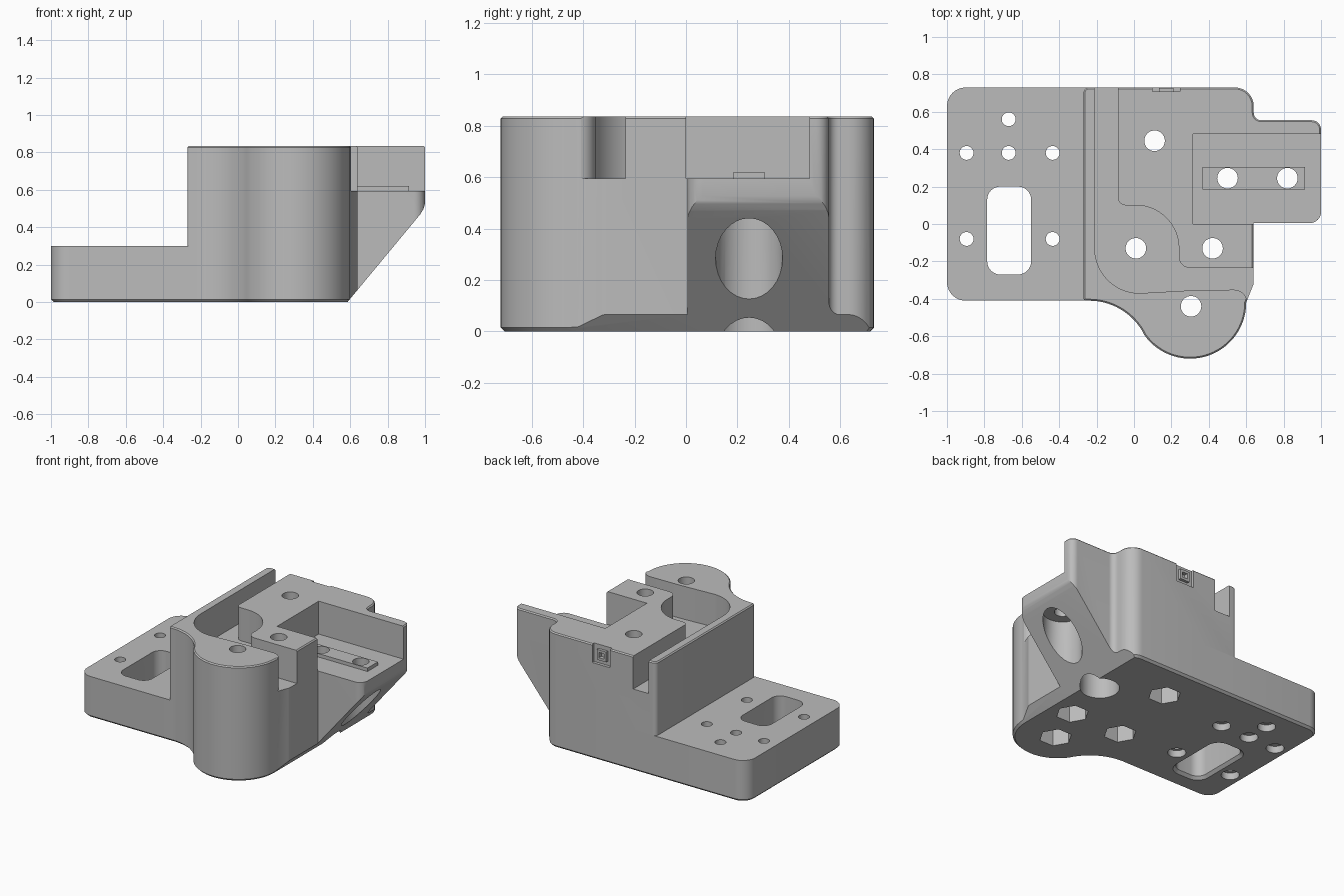
import bpy, bmesh, math
from mathutils import Vector

cube = bpy.data.objects.get("Cube")
if cube:
    bpy.data.objects.remove(cube, do_unlink=True)

grey = bpy.data.materials.new("plain grey")
grey.use_nodes = True
colour = (0.5, 0.5, 0.5, 1)
grey.diffuse_color = colour
grey.node_tree.nodes["Principled BSDF"].inputs["Base Color"].default_value = colour


def arc(cx, cy, r, a0, a1, steps=16):
    angles = [math.radians(a0 + (a1 - a0) * i / steps) for i in range(steps + 1)]
    return [(cx + r * math.cos(a), cy + r * math.sin(a), 0) for a in angles]


def rounded(corners, steps=8):
    """Outline from (x, y, radius) corners, each corner filleted."""
    out = []
    for i, (x, y, r) in enumerate(corners):
        p = Vector((x, y))
        if r == 0:
            out.append(p)
            continue
        u = (Vector(corners[i - 1][:2]) - p).normalized()
        v = (Vector(corners[(i + 1) % len(corners)][:2]) - p).normalized()
        half = u.angle(v) / 2
        centre = p + (u + v).normalized() * r / math.sin(half)
        a = p + u * r / math.tan(half) - centre
        b = p + v * r / math.tan(half) - centre
        sweep = a.angle_signed(b)
        for k in range(steps + 1):
            t = -sweep * k / steps
            out.append(centre + Vector((a.x * math.cos(t) - a.y * math.sin(t),
                                        a.x * math.sin(t) + a.y * math.cos(t))))
    return out


def inset(points, d):
    out = []
    for i, p in enumerate(points):
        a = (p - points[i - 1]).normalized()
        b = (points[(i + 1) % len(points)] - p).normalized()
        n = Vector((-a.y - b.y, a.x + b.x)).normalized()
        out.append(p + n * d / max(0.5, n.dot(Vector((-a.y, a.x)))))
    return out


def loft(name, rings):
    """Solid through matching (outline, z) rings."""
    bm = bmesh.new()
    loops = [[bm.verts.new((p[0], p[1], z)) for p in pts] for pts, z in rings]
    bm.faces.new(loops[0][::-1])
    bm.faces.new(loops[-1])
    for lo, hi in zip(loops, loops[1:]):
        for i in range(len(lo)):
            bm.faces.new((lo[i - 1], lo[i], hi[i], hi[i - 1]))
    bmesh.ops.recalc_face_normals(bm, faces=bm.faces)
    mesh = bpy.data.meshes.new(name)
    bm.to_mesh(mesh)
    bm.free()
    mesh.materials.append(grey)
    obj = bpy.data.objects.new(name, mesh)
    bpy.context.collection.objects.link(obj)
    return obj


def prism(name, pts, z0, z1):
    return loft(name, [(pts, z0), (pts, z1)])


def box(name, x0, x1, y0, y1, z0, z1, r=0):
    return prism(name, rounded([(x0, y0, r), (x1, y0, r), (x1, y1, r), (x0, y1, r)]), z0, z1)


def cylinder(x, y, r, z0, z1, sides=32):
    return prism("cutter", arc(x, y, r, 0, 360 - 360 / sides, sides - 1), z0, z1)


def combine(target, other, operation="DIFFERENCE"):
    mod = target.modifiers.new("combine", "BOOLEAN")
    mod.operation = operation
    mod.solver = "EXACT"
    mod.object = other
    bpy.ops.object.select_all(action="DESELECT")
    target.select_set(True)
    bpy.context.view_layer.objects.active = target
    bpy.ops.object.modifier_apply(modifier=mod.name)
    bpy.data.objects.remove(other, do_unlink=True)


TOP, FLOOR, PLATE = 0.835, 0.595, 0.3

# Tall body with front lobe and side arm
outline = rounded(
    [(-0.27, 0.73, 0.03), (-0.27, -0.41, 0.015)]
    + arc(-0.24, -0.74, 0.33, 90, 30.6)
    + arc(0.3, -0.42, 0.3, 210.6, 360, 32)[1:]
    + [(0.64, -0.32, 0.06), (0.64, 0.005, 0), (1, 0.005, 0.06),
       (1, 0.555, 0.05), (0.64, 0.555, 0.04), (0.64, 0.73, 0.1)])
body = loft("mounting_bracket", [(inset(outline, 0.015), 0), (outline, 0.015),
                                 (outline, TOP - 0.008), (inset(outline, 0.008), TOP)])

# Low base plate
outline = rounded([(-1, 0.73, 0.1), (-1, -0.41, 0.1), (0, -0.41, 0), (0, 0.73, 0)])
plate = loft("base_plate", [(inset(outline, 0.015), 0), (outline, 0.015), (outline, PLATE)])
combine(body, plate, "UNION")

# Sloped underside of the arm
slope = prism("cutter", [(0.577, -0.01), (0.975, 0.47), (0.992, 0.498), (1.001, 0.53),
                         (1.2, 0.53), (1.2, -0.01)], -1, 1)
slope.rotation_euler.x = math.pi / 2
bpy.context.view_layer.update()
combine(body, slope)

# Curved channel, open at the back and at the side
channel = rounded(
    [(-0.21, 0.8, 0)] + arc(0.03, -0.13, 0.24, 180, 270)
    + [(0.3, -0.355, 0), (0.605, -0.35, 0.07), (0.605, -0.45, 0), (0.8, -0.45, 0),
       (0.8, -0.235, 0), (0.24, -0.235, 0.06)]
    + arc(0.01, -0.13, 0.23, 0, 90)
    + [(-0.085, 0.1, 0.04), (-0.085, 0.8, 0)])
combine(body, prism("cutter", channel, FLOOR, 1))

# Recess over the arm, with a raised rib
combine(body, box("cutter", 0.315, 1.2, -0.0, 0.48, FLOOR, 1))
combine(body, box("rib", 0.365, 0.915, 0.185, 0.305, 0.55, 0.62), "UNION")

# Bolt holes with hexagonal nut pockets below
for x, y in [(0.11, 0.445), (0.01, -0.13), (0.42, -0.13), (0.305, -0.44)]:
    combine(body, cylinder(x, y, 0.055, -0.1, 1))
    combine(body, cylinder(x, y, 0.11, -0.1, 0.12, 6))

# Rib holes with wide counterbores from below
for x in (0.5, 0.82):
    combine(body, cylinder(x, 0.245, 0.055, -0.1, 1))
    combine(body, cylinder(x, 0.245, 0.13, -0.1, 0.46))

# Small plate holes
for x, y in [(-0.67, 0.56), (-0.67, 0.38), (-0.895, 0.38), (-0.435, 0.38),
             (-0.895, -0.08), (-0.435, -0.08)]:
    combine(body, cylinder(x, y, 0.037, -0.1, 0.5))
    combine(body, cylinder(x, y, 0.06, -0.1, 0.05))

# Rounded window in the plate, flared at the bottom
window = rounded([(-0.785, -0.27, 0.07), (-0.55, -0.27, 0.07), (-0.55, 0.2, 0.07), (-0.785, 0.2, 0.07)])
combine(body, loft("cutter", [(inset(window, -0.03), -0.01), (window, 0.02), (window, 0.5)]))

# Small latch pocket at the back with a square ring inside
combine(body, box("cutter", 0.1, 0.245, 0.708, 0.8, 0.7, 1))
combine(body, box("ring", 0.135, 0.21, 0.69, 0.728, 0.73, 0.805), "UNION")
combine(body, box("cutter", 0.152, 0.193, 0.7, 0.8, 0.748, 0.787))

body.select_set(True)
bpy.context.view_layer.objects.active = body
bpy.ops.object.shade_smooth_by_angle(angle=math.radians(30))
